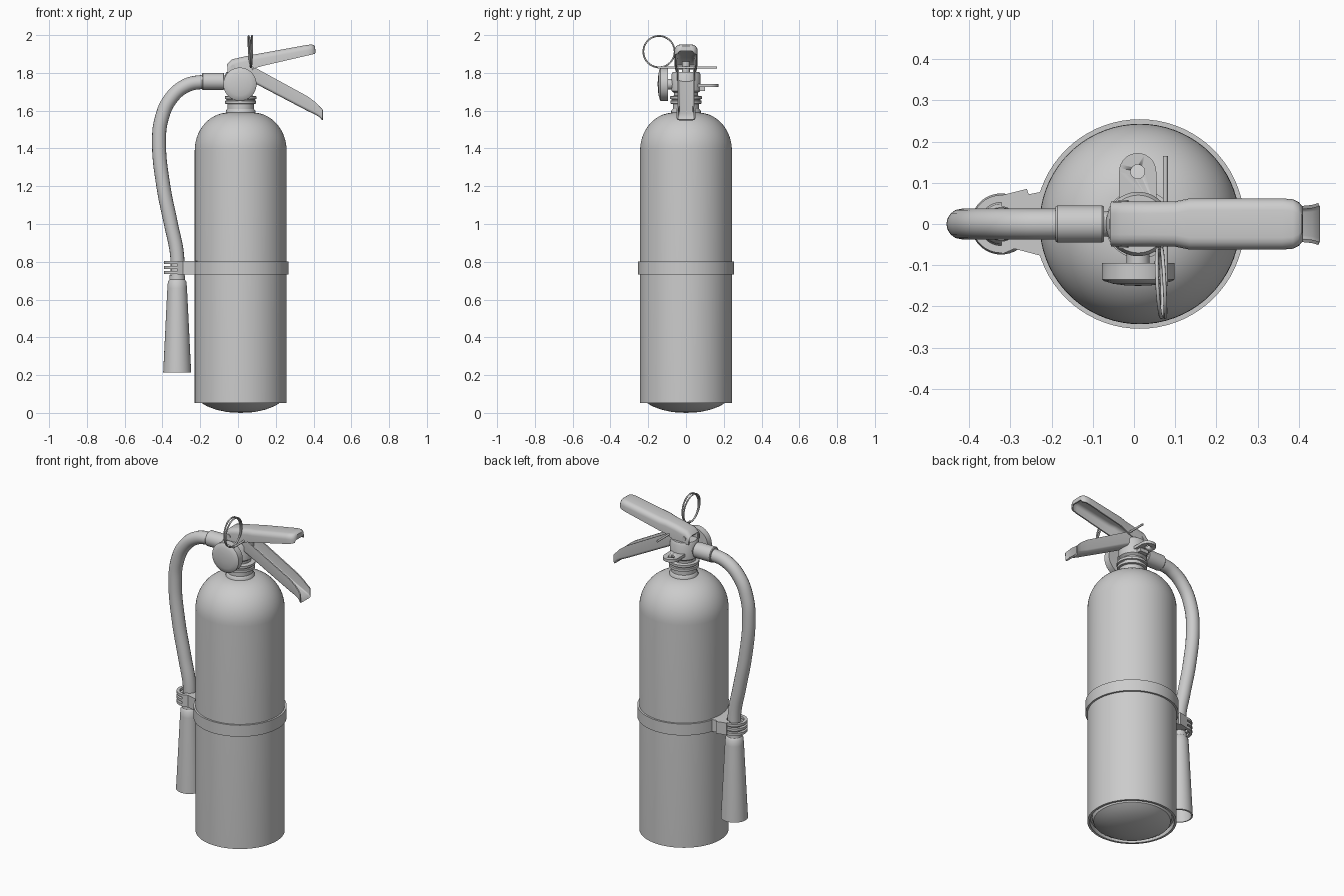
import bpy, bmesh, math
from mathutils import Matrix

if "Cube" in bpy.data.objects:
    bpy.data.objects.remove(bpy.data.objects["Cube"])

CX = 0.014  # cylinder axis


def finish(name, bm, angle=35, solid=0):
    bmesh.ops.recalc_face_normals(bm, faces=bm.faces)
    me = bpy.data.meshes.new(name)
    bm.to_mesh(me)
    bm.free()
    ob = bpy.data.objects.new(name, me)
    bpy.context.collection.objects.link(ob)
    if solid:
        m = ob.modifiers.new("thickness", 'SOLIDIFY')
        m.thickness = solid
        m.offset = 0
    bpy.ops.object.select_all(action='DESELECT')
    ob.select_set(True)
    bpy.context.view_layer.objects.active = ob
    if solid:
        bpy.ops.object.modifier_apply(modifier="thickness")
    bpy.ops.object.shade_smooth_by_angle(angle=math.radians(angle))
    return ob


def lathe(name, profile, loc, rot=None, n=48, closed=False):
    """Spin an (r, z) profile about z, then place it."""
    bm = bmesh.new()
    vs = [bm.verts.new((r, 0, z)) for r, z in profile]
    es = [bm.edges.new(p) for p in zip(vs, vs[1:])]
    if closed:
        es.append(bm.edges.new((vs[-1], vs[0])))
    bmesh.ops.spin(bm, geom=vs + es, cent=(0, 0, 0), axis=(0, 0, 1),
                   angle=2 * math.pi, steps=n, use_merge=True)
    bmesh.ops.remove_doubles(bm, verts=bm.verts, dist=1e-5)
    bm.transform(Matrix.Translation(loc) @ (rot or Matrix()))
    return finish(name, bm)


def rod(name, r, a, b, loc, rot=None, n=32):
    return lathe(name, [(0, a), (r, a), (r, b), (0, b)], loc, rot, n)


def plate(name, outline, z0, z1):
    """Extrude an xy outline between two heights."""
    bm = bmesh.new()
    f = bm.faces.new([bm.verts.new((x, y, z0)) for x, y in outline])
    ext = bmesh.ops.extrude_face_region(bm, geom=[f])
    bmesh.ops.translate(bm, vec=(0, 0, z1 - z0),
                        verts=[v for v in ext["geom"] if isinstance(v, bmesh.types.BMVert)])
    return finish(name, bm)


def arc(cx, cy, r, a0, a1, n=16):
    return [(cx + r * math.cos(math.radians(a0 + (a1 - a0) * i / n)),
             cy + r * math.sin(math.radians(a0 + (a1 - a0) * i / n))) for i in range(n + 1)]


def channel(name, stations, r):
    """U-shaped pressed-metal lever; stations are (x, floor z, rim z, half width)."""
    bm = bmesh.new()
    rows = []
    for x, zf, ze, w in stations:
        s = 1 if ze > zf else -1
        q = min(r, abs(ze - zf) * 0.8)
        half = [(w, ze)] + [(w - q + q * math.cos(t), zf + s * q * (1 - math.sin(t)))
                            for t in (0, math.pi / 8, math.pi / 4, 3 * math.pi / 8, math.pi / 2)]
        pts = half + [(-y, z) for y, z in reversed(half)]
        rows.append([bm.verts.new((x, y, z)) for y, z in pts])
    for a, b in zip(rows, rows[1:]):
        for i in range(len(a) - 1):
            bm.faces.new((a[i], a[i + 1], b[i + 1], b[i]))
    return finish(name, bm, solid=0.008)


FRONT = Matrix.Rotation(math.pi / 2, 4, 'X')   # z axis -> -y
LEFT = Matrix.Rotation(-math.pi / 2, 4, 'Y')   # z axis -> -x

# Cylinder with inset convex base and rounded shoulder
base = [(0, 0.0), (0.07, 0.004), (0.13, 0.017), (0.18, 0.036), (0.21, 0.055),
        (0.217, 0.08), (0.228, 0.08), (0.23, 0.053), (0.243, 0.053)]
shoulder = [(0.063 + 0.18 * math.cos(t), 1.39 + 0.2 * math.sin(t))
            for t in [math.pi / 2 * i / 14 for i in range(15)]]
lathe("cylinder_body", base + shoulder + [(0, 1.592)], (CX, 0, 0), n=72)

# Neck, collar and valve body
lathe("neck", [(0.08, 1.57), (0.078, 1.6), (0.07, 1.61), (0.07, 1.635), (0.082, 1.637),
               (0.082, 1.652), (0.076, 1.655), (0.076, 1.66), (0.084, 1.662),
               (0.084, 1.676), (0.06, 1.68)], (CX, 0, 0))
lathe("valve_body", [(0, 1.66), (0.062, 1.66), (0.064, 1.695), (0.078, 1.705), (0.078, 1.79),
                     (0.07, 1.805), (0, 1.805)], (0.01, 0, 0))
rod("valve_stem", 0.02, 1.79, 1.86, (0.03, 0, 0))

# Strap band around the cylinder
lathe("strap_band", [(0.242, 0.733), (0.254, 0.733), (0.254, 0.802), (0.242, 0.802)],
      (CX, 0, 0), n=72, closed=True)

# Pressure gauge
rod("gauge_stem", 0.028, 0, 0.1, (0.01, 0, 1.74), FRONT)
lathe("pressure_gauge", [(0, 0.095), (0.088, 0.095), (0.088, 0.134), (0.084, 0.138),
                         (0.06, 0.145), (0.03, 0.149), (0, 0.15)], (0.01, 0, 1.74), FRONT)

# Rear mounting tab with hole
tab = plate("mounting_tab", [(-0.036, 0.03)] + arc(0.009, 0.127, 0.045, 180, 0) + [(0.054, 0.03)],
            1.725, 1.742)
cutter = rod("tab_hole_cutter", 0.017, 1.6, 1.8, (0.009, 0.127, 0))
cutter.hide_render = True
mod = tab.modifiers.new("hole", 'BOOLEAN')
mod.operation = 'DIFFERENCE'
mod.object = cutter
bpy.ops.object.select_all(action='DESELECT')
tab.select_set(True)
bpy.context.view_layer.objects.active = tab
bpy.ops.object.modifier_apply(modifier="hole")
bpy.data.objects.remove(cutter)
plate("tab_support", [(-0.02, 0.04), (-0.02, 0.1), (0.038, 0.1), (0.038, 0.04)], 1.705, 1.728)

# Squeeze lever (opens down) and carry handle (opens up)
channel("squeeze_lever", [(-0.055, 1.842, 1.80, 0.05), (-0.03, 1.868, 1.795, 0.05),
                          (0.04, 1.884, 1.80, 0.05), (0.10, 1.896, 1.828, 0.051),
                          (0.135, 1.902, 1.838, 0.058), (0.36, 1.943, 1.89, 0.058),
                          (0.385, 1.946, 1.896, 0.056), (0.397, 1.945, 1.899, 0.05),
                          (0.404, 1.94, 1.901, 0.042), (0.406, 1.915, 1.902, 0.04)], 0.025)
channel("carry_handle", [(-0.05, 1.775, 1.83, 0.044), (0.06, 1.765, 1.83, 0.044),
                         (0.095, 1.746, 1.825, 0.042), (0.37, 1.602, 1.675, 0.04),
                         (0.41, 1.583, 1.645, 0.04), (0.43, 1.571, 1.624, 0.042),
                         (0.442, 1.56, 1.611, 0.045), (0.448, 1.551, 1.604, 0.047)], 0.012)
rod("lever_pivot", 0.012, -0.058, 0.058, (-0.025, 0, 1.83), FRONT)

# Safety pin and double pull ring
rod("safety_pin", 0.006, -0.165, 0.15, (0.076, 0, 1.828), FRONT, 16)
for i, (x, tilt) in enumerate([(0.062, 86), (0.071, 92)]):
    bpy.ops.mesh.primitive_torus_add(major_radius=0.083, minor_radius=0.0045, major_segments=48,
                                     minor_segments=8, location=(x, -0.143, 1.9125),
                                     rotation=(0, math.radians(tilt), math.radians(3)))
    bpy.context.object.name = "pull_ring_%d" % (i + 1)
    bpy.ops.object.shade_smooth()

# Hose with end fitting
rod("hose_thread", 0.03, 0.05, 0.09, (0, 0, 1.755), LEFT)
lathe("hose_ferrule", [(0, 0.073), (0.042, 0.073), (0.045, 0.077), (0.045, 0.186),
                       (0.042, 0.19), (0, 0.19)], (0, 0, 1.755), LEFT)
cu = bpy.data.curves.new("hose", 'CURVE')
cu.dimensions = '3D'
cu.bevel_depth = 0.037
cu.bevel_resolution = 6
cu.resolution_u = 10
path = [(-0.17, 1.755), (-0.27, 1.735), (-0.355, 1.665), (-0.405, 1.555), (-0.418, 1.43),
        (-0.395, 1.2), (-0.355, 1.0), (-0.323, 0.84), (-0.32, 0.68)]
sp = cu.splines.new('BEZIER')
sp.bezier_points.add(len(path) - 1)
for p, (x, z) in zip(sp.bezier_points, path):
    p.co = (x, 0, z)
    p.handle_left_type = p.handle_right_type = 'AUTO'
hose = bpy.data.objects.new("hose", cu)
bpy.context.collection.objects.link(hose)
bpy.ops.object.select_all(action='DESELECT')
hose.select_set(True)
bpy.context.view_layer.objects.active = hose
bpy.ops.object.convert(target='MESH')
bpy.ops.object.shade_smooth_by_angle(angle=math.radians(40))

# Hollow flared nozzle
lathe("nozzle", [(0, 0.73), (0.04, 0.73), (0.041, 0.705), (0.049, 0.695), (0.052, 0.66),
                 (0.074, 0.215), (0.066, 0.213), (0.044, 0.64), (0, 0.65)], (-0.322, 0, 0))

# Hose clip: bracket on the band plus three gripping fingers
HX = -0.323
plate("clip_bracket", [(-0.215, 0.08), (-0.255, 0.072), (-0.26, 0.085), (-0.32, 0.07)]
      + arc(HX, 0, 0.042, 88, -88) + [(-0.32, -0.073), (-0.29, -0.06), (-0.215, -0.08),
                                     (-0.23, 0)], 0.733, 0.805)
for i in range(3):
    z = 0.735 + i * 0.027
    plate("clip_finger_%d" % (i + 1), arc(HX, 0, 0.07, 80, 280, 24) + arc(HX, 0, 0.052, 280, 80, 24),
          z, z + 0.015)
